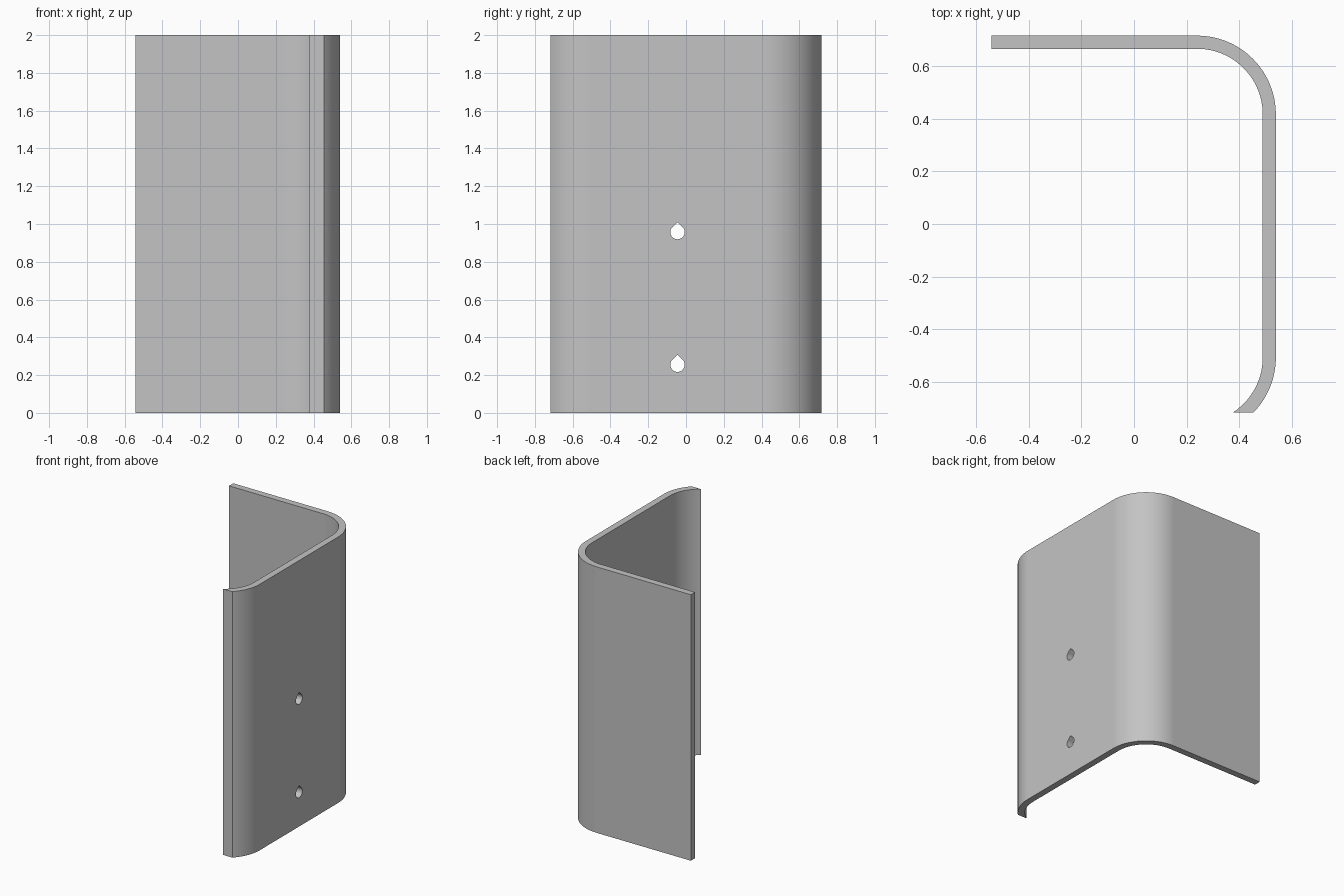
import bpy
import bmesh
from math import sin, cos, asin, pi, radians

cube = bpy.data.objects.get("Cube")
if cube:
    bpy.data.objects.remove(cube, do_unlink=True)

HEIGHT, THICK = 2.0, 0.05
X_OUT, Y_END, X_FREE = 0.54, 0.717, -0.542
R_OUT = 0.30
R_IN = R_OUT - THICK
CX = X_OUT - R_OUT               # shared x of both bend centres
BACK_Y = Y_END - R_OUT           # back bend centre
FRONT_Y = -0.508                 # front bend centre
HOLE_R, HOLE_Y = 0.038, -0.045

grey = bpy.data.materials.new("light grey")
grey.use_nodes = True
colour = (0.55, 0.55, 0.55, 1)
grey.diffuse_color = colour
grey.node_tree.nodes["Principled BSDF"].inputs["Base Color"].default_value = colour


def arc(cx, cy, r, a0, a1, n):
    angles = [a0 + (a1 - a0) * i / n for i in range(n + 1)]
    return [(cx + r * cos(a), cy + r * sin(a)) for a in angles]


def prism(name, points, offset):
    """Extrude a closed loop of 3D points by an offset."""
    bm = bmesh.new()
    face = bm.faces.new([bm.verts.new(p) for p in points])
    result = bmesh.ops.extrude_face_region(bm, geom=[face])
    verts = [g for g in result["geom"] if isinstance(g, bmesh.types.BMVert)]
    bmesh.ops.translate(bm, verts=verts, vec=offset)
    bmesh.ops.recalc_face_normals(bm, faces=bm.faces)
    mesh = bpy.data.meshes.new(name)
    bm.to_mesh(mesh)
    bm.free()
    mesh.materials.append(grey)
    obj = bpy.data.objects.new(name, mesh)
    bpy.context.collection.objects.link(obj)
    return obj


def side(r):
    """One skin of the sheet, from the free back edge to the cut front lip."""
    lip = -asin((Y_END + FRONT_Y) / r)
    return ([(X_FREE, BACK_Y + r)]
            + arc(CX, BACK_Y, r, pi / 2, 0, 24)
            + arc(CX, FRONT_Y, r, 0, lip, 14))


# Bent sheet
outline = side(R_OUT) + side(R_IN)[::-1]
sheet = prism("bent_sheet", [(x, y, 0) for x, y in outline], (0, 0, HEIGHT))

# Teardrop screw holes through the side wall
bpy.context.view_layer.objects.active = sheet
for z in (0.255, 0.957):
    loop = arc(HOLE_Y, z, HOLE_R, radians(135), radians(405), 30)
    loop.append((HOLE_Y, z + HOLE_R * 1.38))
    cutter = prism("hole_cutter", [(X_OUT - 0.15, y, h) for y, h in loop], (0.3, 0, 0))
    cutter.hide_render = True
    mod = sheet.modifiers.new("hole", "BOOLEAN")
    mod.operation = "DIFFERENCE"
    mod.solver = "EXACT"
    mod.object = cutter
    bpy.ops.object.modifier_apply(modifier=mod.name)
    bpy.data.objects.remove(cutter, do_unlink=True)

# Smooth bends with crisp edges
bpy.ops.object.select_all(action="DESELECT")
sheet.select_set(True)
bpy.ops.object.shade_smooth_by_angle(angle=radians(30))
weighted = sheet.modifiers.new("weighted normals", "WEIGHTED_NORMAL")
weighted.keep_sharp = True
